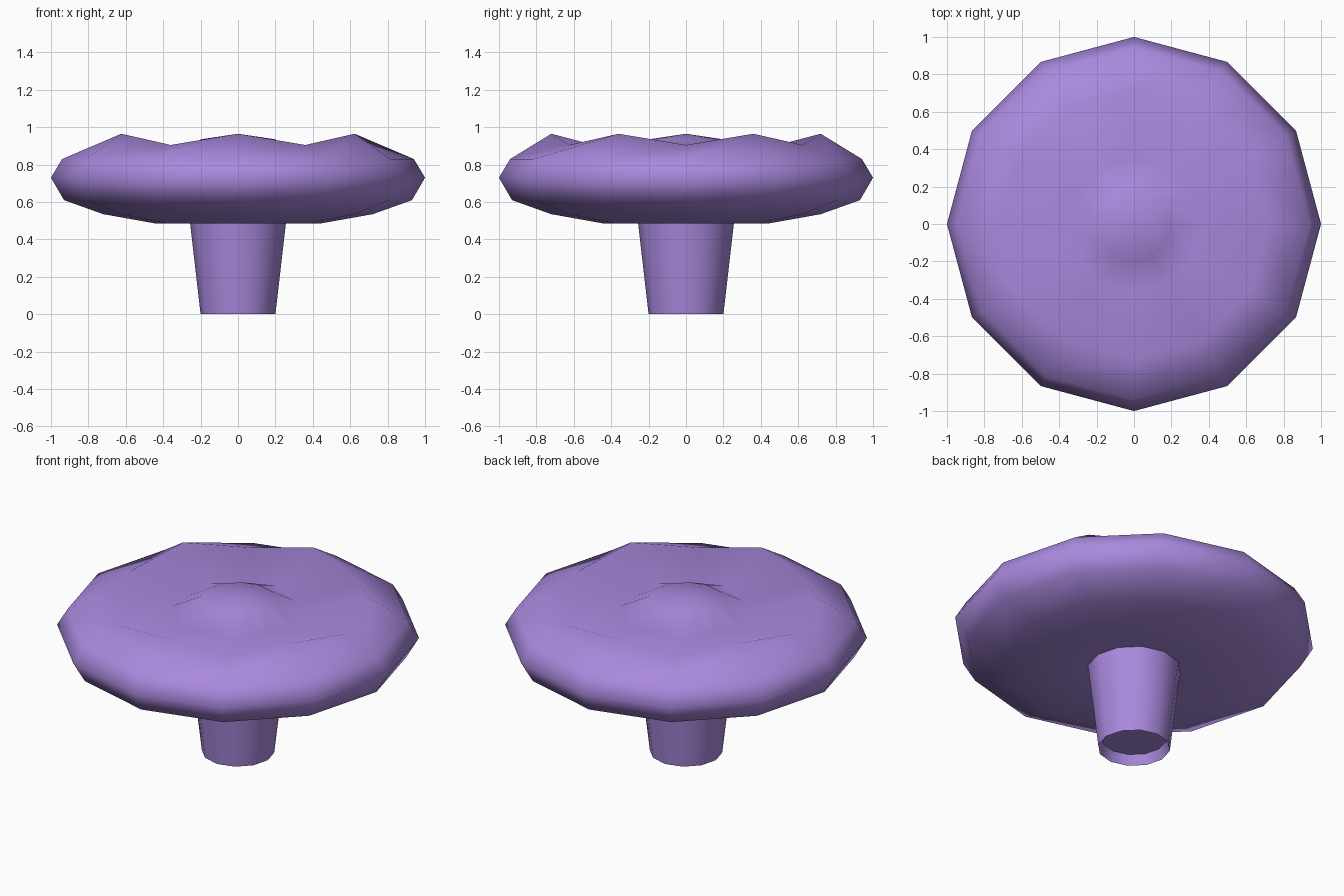
import bpy, bmesh, math

cube = bpy.data.objects.get("Cube")
if cube:
    bpy.data.objects.remove(cube, do_unlink=True)

SIDES = 12

purple = bpy.data.materials.new("soft_purple")
purple.use_nodes = True
colour = (0.40, 0.25, 0.73, 1)
purple.diffuse_color = colour
purple.node_tree.nodes["Principled BSDF"].inputs["Base Color"].default_value = colour


def lathe(name, profile, start=None, end=None, sharp=180):
    """Loft rings of (radius, height at 0 deg, height at 30 deg); optional pole heights."""
    bm = bmesh.new()
    rings = []
    for r, z_even, z_odd in profile:
        ring = []
        for i in range(SIDES):
            a = math.tau * i / SIDES
            z = z_odd if i % 2 else z_even
            ring.append(bm.verts.new((r * math.cos(a), r * math.sin(a), z)))
        rings.append(ring)
    for low, high in zip(rings, rings[1:]):
        for i in range(SIDES):
            j = (i + 1) % SIDES
            bm.faces.new((low[i], low[j], high[j], high[i]))
    # Close the ends with fans
    for ring, z in ((rings[0], start), (rings[-1], end)):
        if z is not None:
            pole = bm.verts.new((0, 0, z))
            for i in range(SIDES):
                bm.faces.new((ring[i], ring[(i + 1) % SIDES], pole))
    bmesh.ops.recalc_face_normals(bm, faces=bm.faces)
    mesh = bpy.data.meshes.new(name)
    bm.to_mesh(mesh)
    bm.free()
    mesh.materials.append(purple)
    obj = bpy.data.objects.new(name, mesh)
    bpy.context.collection.objects.link(obj)
    bpy.ops.object.select_all(action="DESELECT")
    obj.select_set(True)
    bpy.context.view_layer.objects.active = obj
    bpy.ops.object.shade_smooth_by_angle(angle=math.radians(sharp))
    return obj


# Wide cap: underside, rim, wavy crest, moat and central dome
lathe("cap", [
    (0.24, 0.50, 0.50),
    (0.44, 0.485, 0.485),
    (0.72, 0.535, 0.535),
    (0.93, 0.61, 0.61),
    (1.00, 0.73, 0.73),
    (0.94, 0.83, 0.83),
    (0.72, 0.905, 0.965),
    (0.36, 0.84, 0.87),
    (0.20, 0.935, 0.935),
], start=0.5, end=0.965)

# Tapered stem with a recessed foot
lathe("stem", [
    (0.18, 0.06, 0.06),
    (0.20, 0, 0),
    (0.26, 0.52, 0.52),
], start=0.06, end=0.52, sharp=50)
